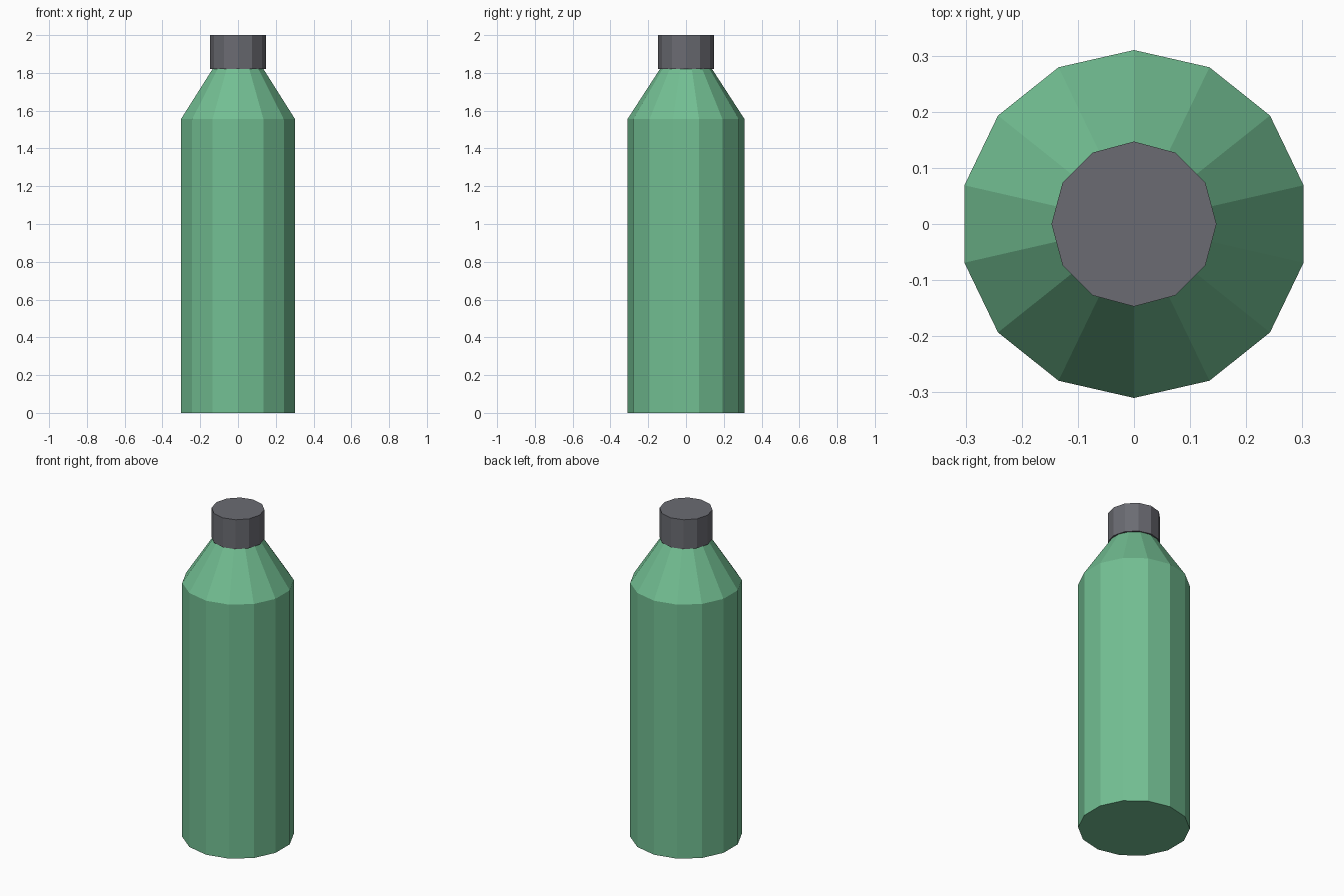
import bpy
import bmesh
from math import sin, cos, pi

cube = bpy.data.objects.get("Cube")
if cube:
    bpy.data.objects.remove(cube, do_unlink=True)


def make_material(name, rgb):
    mat = bpy.data.materials.new(name)
    mat.use_nodes = True
    mat.diffuse_color = (*rgb, 1)
    mat.node_tree.nodes["Principled BSDF"].inputs["Base Color"].default_value = (*rgb, 1)
    return mat


def lathe(name, profile, sides, mat):
    """Closed faceted solid from (radius, height) rings, one corner facing +y."""
    bm = bmesh.new()
    rings = []
    for r, z in profile:
        angles = [pi / 2 + 2 * pi * i / sides for i in range(sides)]
        rings.append([bm.verts.new((r * cos(a), r * sin(a), z)) for a in angles])
    for low, high in zip(rings, rings[1:]):
        for i in range(sides):
            j = (i + 1) % sides
            bm.faces.new((low[i], low[j], high[j], high[i]))
    bm.faces.new(rings[0][::-1])
    bm.faces.new(rings[-1])
    mesh = bpy.data.meshes.new(name)
    bm.to_mesh(mesh)
    bm.free()
    mesh.materials.append(mat)
    obj = bpy.data.objects.new(name, mesh)
    bpy.context.collection.objects.link(obj)
    return obj


green = make_material("bottle green", (0.17, 0.52, 0.29))
grey = make_material("cap grey", (0.145, 0.148, 0.168))

# Body with sloped shoulder
lathe("bottle_body", [(0.31, 0), (0.31, 1.555), (0.135, 1.825)], 14, green)

# Screw cap
lathe("bottle_cap", [(0.147, 1.82), (0.147, 2.0)], 12, grey)
